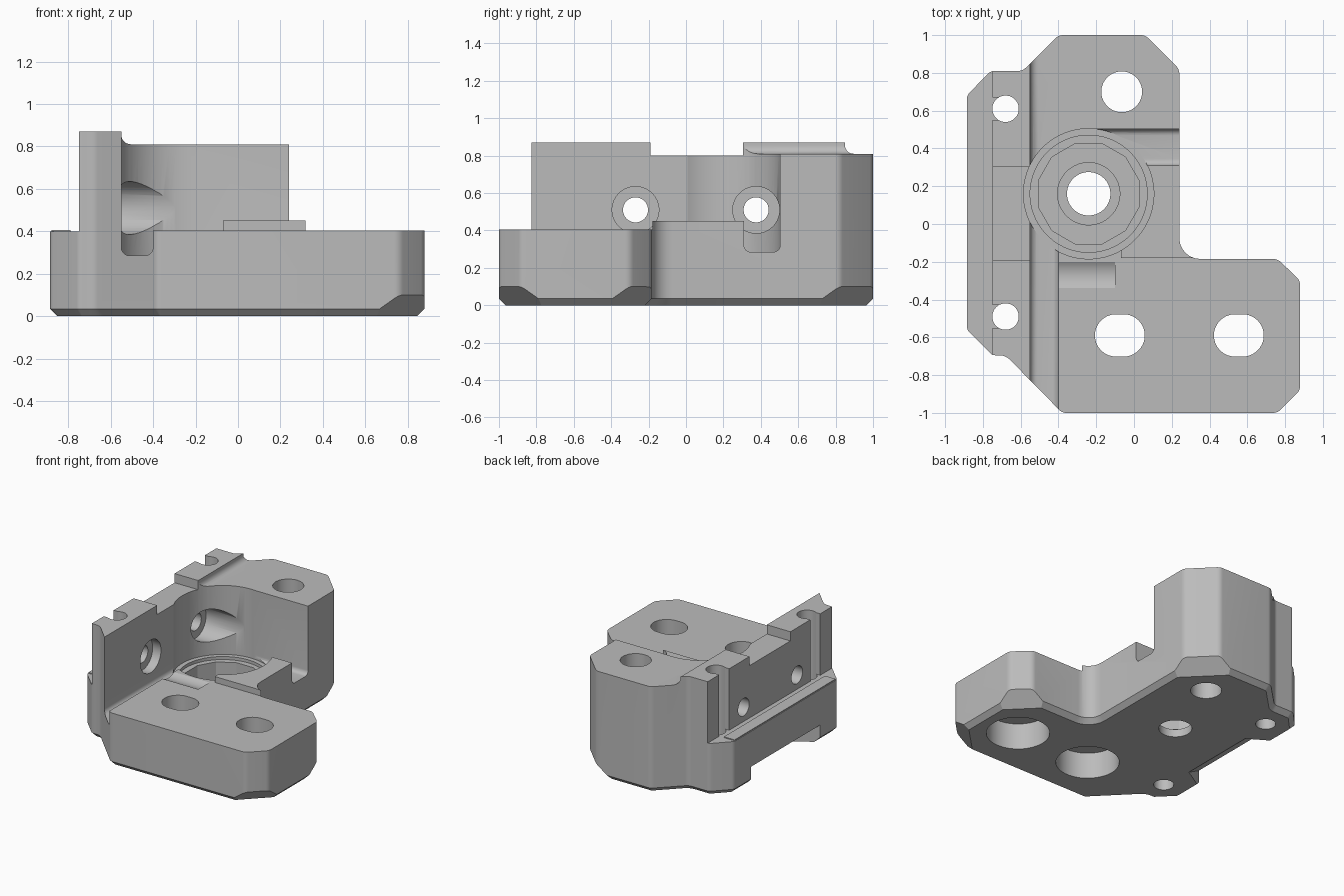
import bpy, bmesh, math
from mathutils import Vector, Matrix

old = bpy.data.objects.get("Cube")
if old:
    bpy.data.objects.remove(old, do_unlink=True)

grey = bpy.data.materials.new("plain grey")
grey.use_nodes = True
grey.diffuse_color = (0.5, 0.5, 0.5, 1)
grey.node_tree.nodes["Principled BSDF"].inputs["Base Color"].default_value = (0.5, 0.5, 0.5, 1)


def to_object(name, bm):
    bmesh.ops.recalc_face_normals(bm, faces=bm.faces)
    mesh = bpy.data.meshes.new(name)
    bm.to_mesh(mesh)
    bm.free()
    mesh.materials.append(grey)
    ob = bpy.data.objects.new(name, mesh)
    bpy.context.collection.objects.link(ob)
    return ob


def rounded(corners, steps=6):
    """Fillet each corner given as (u, v) or (u, v, radius)."""
    out = []
    for i, c in enumerate(corners):
        p = Vector(c[:2])
        if len(c) < 3:
            out.append(p)
            continue
        a = (Vector(corners[i - 1][:2]) - p).normalized()
        b = (Vector(corners[(i + 1) % len(corners)][:2]) - p).normalized()
        half = a.angle(b) / 2
        mid = p + (a + b).normalized() * c[2] / math.sin(half)
        start = p + a * c[2] / math.tan(half) - mid
        end = p + b * c[2] / math.tan(half) - mid
        turn = start.angle(end)
        for k in range(steps + 1):
            t = k / steps
            out.append(mid + (start * math.sin((1 - t) * turn) + end * math.sin(t * turn)) / math.sin(turn))
    return out


def prism(pts, axis, lo, hi):
    """Extrude a 2D profile along an axis."""
    place = {"x": lambda p, h: (h, p[0], p[1]),
             "y": lambda p, h: (p[0], h, p[1]),
             "z": lambda p, h: (p[0], p[1], h)}[axis]
    bm = bmesh.new()
    face = bm.faces.new([bm.verts.new(place(p, lo)) for p in pts])
    new = bmesh.ops.extrude_face_region(bm, geom=[face])["geom"]
    shift = Vector(place((0, 0), hi - lo))
    bmesh.ops.translate(bm, vec=shift, verts=[v for v in new if isinstance(v, bmesh.types.BMVert)])
    return bm


def ring(u, v, r, n=48, stretch=0):
    """Circle points, optionally stretched into a slot."""
    pts = []
    for k in range(n):
        a = 2 * math.pi * (k + 0.5) / n
        pts.append((u + r * math.cos(a) + math.copysign(stretch, math.cos(a)), v + r * math.sin(a)))
    return pts


def block(x0, x1, y0, y1, z0, z1):
    return prism([(x0, y0), (x1, y0), (x1, y1), (x0, y1)], "z", z0, z1)


# Body: full-height outline with a chamfered underside
outline = rounded([(-0.40, 1, 0.06), (0.06, 1, 0.06), (0.24, 0.82, 0.06), (0.24, -0.185, 0.11),
                   (0.76, -0.185, 0.06), (0.88, -0.30, 0.06), (0.88, -0.88, 0.06), (0.76, -1, 0.06),
                   (-0.38, -1, 0.05), (-0.68, -0.695, 0.08), (-0.75, -0.695, 0.04),
                   (-0.885, -0.56, 0.05), (-0.885, 0.68, 0.05), (-0.76, 0.81, 0.05), (-0.59, 0.81, 0.06)])
bm = prism(outline, "z", 0, 0.87)
rim = [e for e in bm.edges if all(v.co.z < 0.001 for v in e.verts)]
bmesh.ops.bevel(bm, geom=rim, offset=0.035, segments=1, affect='EDGES')
body = to_object("bracket_body", bm)

cuts = []


def cut(bm):
    ob = to_object("cutter", bm)
    ob.hide_render = True
    cuts.append(ob)


# Stepped upper surfaces
cut(block(-1.2, -0.75, -1.2, 1.2, 0.40, 1))
cut(prism(rounded([(-0.55, 1), (-0.55, 0.81, 0.045), (1, 0.81), (1, 1)]), "y", -1.2, 1.2))
cut(block(-0.8, -0.5, -0.19, 0.305, 0.80, 1))
cut(block(-0.55, 1.2, -1.2, -0.18, 0.405, 1))
cut(block(-0.55, -0.07, -0.19, 0.16, 0.405, 1))
cut(block(-0.08, 1.2, -0.19, 0.4, 0.45, 1))
cut(block(-0.24, -0.05, 0.1, 0.4, 0.45, 1))

# Groove beside the wall and side channel
cut(prism(rounded([(-0.55, 1), (-0.55, 0.285, 0.04), (-0.40, 0.285, 0.04), (-0.40, 1)]), "y", -1.2, 0.05))
cut(prism(rounded([(0.31, 1), (0.31, 0.285, 0.035), (0.503, 0.285, 0.035), (0.503, 1)]), "x", -0.24, 1))

# Round pocket with stepped seat
for r, n, z in ((0.345, 64, 0.283), (0.31, 64, 0.26), (0.275, 12, 0.09), (0.165, 48, 0.06), (0.115, 48, -0.1)):
    cut(prism(ring(-0.24, 0.16, r, n), "z", z, 1.1))

# Sideways screw holes through the wall
for y in (-0.27, 0.375):
    cut(prism(ring(y, 0.51, 0.067), "x", -1, -0.3))
    cut(prism(ring(y, 0.51, 0.125), "x", -0.62, -0.1))

# Upright holes in the wall, open to the outside above the ledge
for y in (0.61, -0.49):
    cut(prism(ring(-0.68, y, 0.07), "z", -0.1, 1.1))
    cut(block(-0.9, -0.69, y - 0.06, y + 0.06, 0.40, 1.1))

# Foot slots with counterbores below, and the rear hole
for x in (-0.075, 0.555):
    cut(prism(ring(x, -0.59, 0.112, 48, 0.02), "z", -0.1, 1))
    cut(prism(ring(x, -0.59, 0.22), "z", -0.1, 0.2))
cut(prism(ring(-0.065, 0.70, 0.108), "z", -0.1, 1.1))

# Larger chamfers beneath the clipped corners
for x, y, side in ((0.82, -0.94, -1), (0.82, -0.2425, 1), (0.15, 0.91, 1)):
    out = Vector((1, side, -math.sqrt(2))).normalized()
    bm = bmesh.new()
    bmesh.ops.create_cube(bm, size=0.5)
    spin = out.to_track_quat('Z', 'Y').to_matrix().to_4x4()
    bmesh.ops.transform(bm, matrix=Matrix.Translation(Vector((x, y, 0.1)) + out * 0.25) @ spin, verts=bm.verts)
    cut(bm)

# Sloping relief under the ledge
bm = prism([(-0.97, -0.05), (-0.97, 0.19), (-0.63, -0.05)], "y", -0.2, 0.32)
for v in bm.verts:
    if v.co.x < -0.8:
        v.co.y = 0.06 + (v.co.y - 0.06) * 1.8
cut(bm)

# Apply all cuts
for ob in cuts:
    mod = body.modifiers.new("cut", 'BOOLEAN')
    mod.operation = 'DIFFERENCE'
    mod.solver = 'EXACT'
    mod.object = ob
bpy.context.view_layer.update()
result = bpy.data.meshes.new_from_object(body.evaluated_get(bpy.context.evaluated_depsgraph_get()))
body.modifiers.clear()
body.data = result
body.data.materials.clear()
body.data.materials.append(grey)
for p in body.data.polygons:
    p.material_index = 0
for ob in cuts:
    bpy.data.objects.remove(ob, do_unlink=True)

# Thin raised strip on the ledge
strip = to_object("ledge_strip", block(-0.88, -0.79, -0.55, 0.67, 0.398, 0.407))

bpy.ops.object.select_all(action='DESELECT')
body.select_set(True)
bpy.context.view_layer.objects.active = body
bpy.ops.object.shade_smooth_by_angle(angle=math.radians(28))
